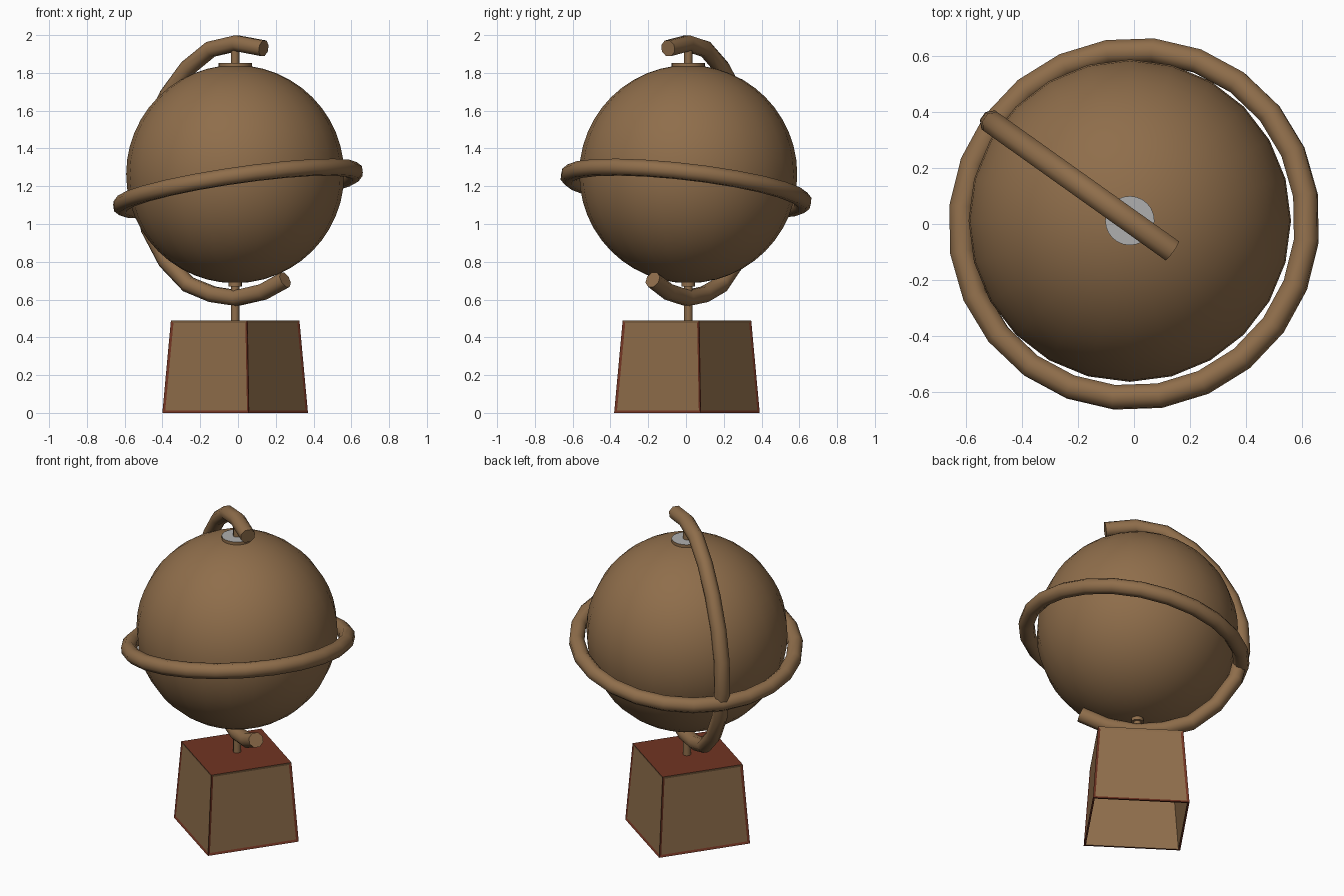
import bpy, bmesh, math
from mathutils import Vector, Matrix

if "Cube" in bpy.data.objects:
    bpy.data.objects.remove(bpy.data.objects["Cube"])

CX, CY = -0.015, 0.012          # vertical axis of globe and rod


def material(name, rgb):
    m = bpy.data.materials.new(name)
    m.diffuse_color = (*rgb, 1)
    m.use_nodes = True
    m.node_tree.nodes["Principled BSDF"].inputs["Base Color"].default_value = m.diffuse_color
    return m


BROWN = material("brown_wood", (0.275, 0.155, 0.070))
RED = material("red_wood", (0.165, 0.034, 0.016))
GREY = material("grey_metal", (0.43, 0.43, 0.43))


def finish(name, bm, mats, smooth=None):
    bmesh.ops.recalc_face_normals(bm, faces=bm.faces[:])
    me = bpy.data.meshes.new(name)
    bm.to_mesh(me)
    bm.free()
    for m in mats:
        me.materials.append(m)
    ob = bpy.data.objects.new(name, me)
    bpy.context.collection.objects.link(ob)
    if smooth:
        bpy.ops.object.select_all(action='DESELECT')
        ob.select_set(True)
        bpy.context.view_layer.objects.active = ob
        bpy.ops.object.shade_smooth_by_angle(angle=math.radians(smooth))
    return ob


def tube(name, pts, normal, r, closed, sides=8):
    """Sweep a polygon section along a path lying in one plane."""
    bm = bmesh.new()
    n = len(pts)
    rings = []
    for i, p in enumerate(pts):
        if closed:
            a, b = pts[i - 1], pts[(i + 1) % n]
        else:
            a, b = pts[max(i - 1, 0)], pts[min(i + 1, n - 1)]
        out = normal.cross((b - a).normalized())
        angles = [2 * math.pi * (k + 0.5) / sides for k in range(sides)]
        rings.append([bm.verts.new(p + r * (math.cos(t) * out + math.sin(t) * normal))
                      for t in angles])
    for i in range(n if closed else n - 1):
        A, B = rings[i], rings[(i + 1) % n]
        for k in range(sides):
            j = (k + 1) % sides
            bm.faces.new((A[k], A[j], B[j], B[k]))
    if not closed:
        bm.faces.new(rings[0])
        bm.faces.new(rings[-1])
    return finish(name, bm, [BROWN], 50)


def cylinder(name, r, z0, z1, sides, mats):
    bm = bmesh.new()
    bmesh.ops.create_cone(bm, cap_ends=True, segments=sides, radius1=r, radius2=r,
                          depth=z1 - z0,
                          matrix=Matrix.Translation((CX, CY, (z0 + z1) / 2)))
    if len(mats) > 1:           # top cap takes the second colour
        for f in bm.faces:
            f.material_index = int(f.normal.z > 0.9)
    return finish(name, bm, mats, 40)


# Globe
bm = bmesh.new()
bmesh.ops.create_uvsphere(bm, u_segments=24, v_segments=24, radius=0.577,
                          matrix=Matrix.Translation((CX, CY, 1.264)))
finish("globe", bm, [BROWN], 50)

# Tilted horizon ring
normal = Vector((-0.145, 0.115, 1)).normalized()
tilt = Vector((0, 0, 1)).rotation_difference(normal)
ring = []
for i in range(24):
    a = math.radians(9 + 15 * i)
    ring.append(Vector((0, 0, 1.187)) + tilt @ Vector((0.627 * math.cos(a), 0.627 * math.sin(a), 0)))
tube("horizon_ring", ring, normal, 0.046, True)

# Meridian arm: (distance toward the back left, height)
path = [(-0.185, 1.93), (-0.01, 1.957), (0.16, 1.925), (0.31, 1.825), (0.44, 1.68),
        (0.54, 1.51), (0.595, 1.335), (0.605, 1.16), (0.56, 0.975), (0.45, 0.805),
        (0.305, 0.68), (0.15, 0.628), (-0.01, 0.608), (-0.18, 0.64), (-0.325, 0.705)]
d = Vector((-0.815, 0.58, 0)).normalized()
arm = [Vector((CX, CY, z)) + d * s for s, z in path]
tube("meridian_arm", arm, d.cross(Vector((0, 0, 1))), 0.045, False)

# Spindle rod and pole collars
cylinder("spindle_rod", 0.022, 0.47, 1.94, 12, [BROWN])
cylinder("top_collar", 0.088, 1.825, 1.852, 24, [BROWN, GREY])
cylinder("bottom_collar", 0.035, 0.668, 0.70, 16, [BROWN])

# Pedestal: tapered box with framed panels, hollow underneath
bm = bmesh.new()


def square(half_diag, z):
    return [bm.verts.new((-0.015 + half_diag * math.cos(math.radians(10.5 + 90 * i)),
                          0.005 + half_diag * math.sin(math.radians(10.5 + 90 * i)), z))
            for i in range(4)]


low, top = square(0.392, 0), square(0.346, 0.49)
bottom = bm.faces.new(low[::-1])
bm.faces.new(top)
panels = [bm.faces.new((low[i], low[(i + 1) % 4], top[(i + 1) % 4], top[i])) for i in range(4)]
for f in bm.faces:
    f.material_index = 1
bm.normal_update()

rim = bmesh.ops.inset_individual(bm, faces=panels, thickness=0.02, depth=-0.005)["faces"]
for f in rim:                   # upper rail of each frame is brown
    if f.calc_center_median().z > 0.45:
        f.material_index = 0
for f in panels:
    f.material_index = 0

bmesh.ops.inset_individual(bm, faces=[bottom], thickness=0.016)
walls = bmesh.ops.inset_individual(bm, faces=[bottom], thickness=0.001)["faces"]
for v in bottom.verts:
    v.co = Vector((-0.015 + (v.co.x + 0.015) * 0.86, 0.005 + (v.co.y - 0.005) * 0.86, 0.46))
for f in list(walls) + [bottom]:
    f.material_index = 0
finish("pedestal", bm, [BROWN, RED])
